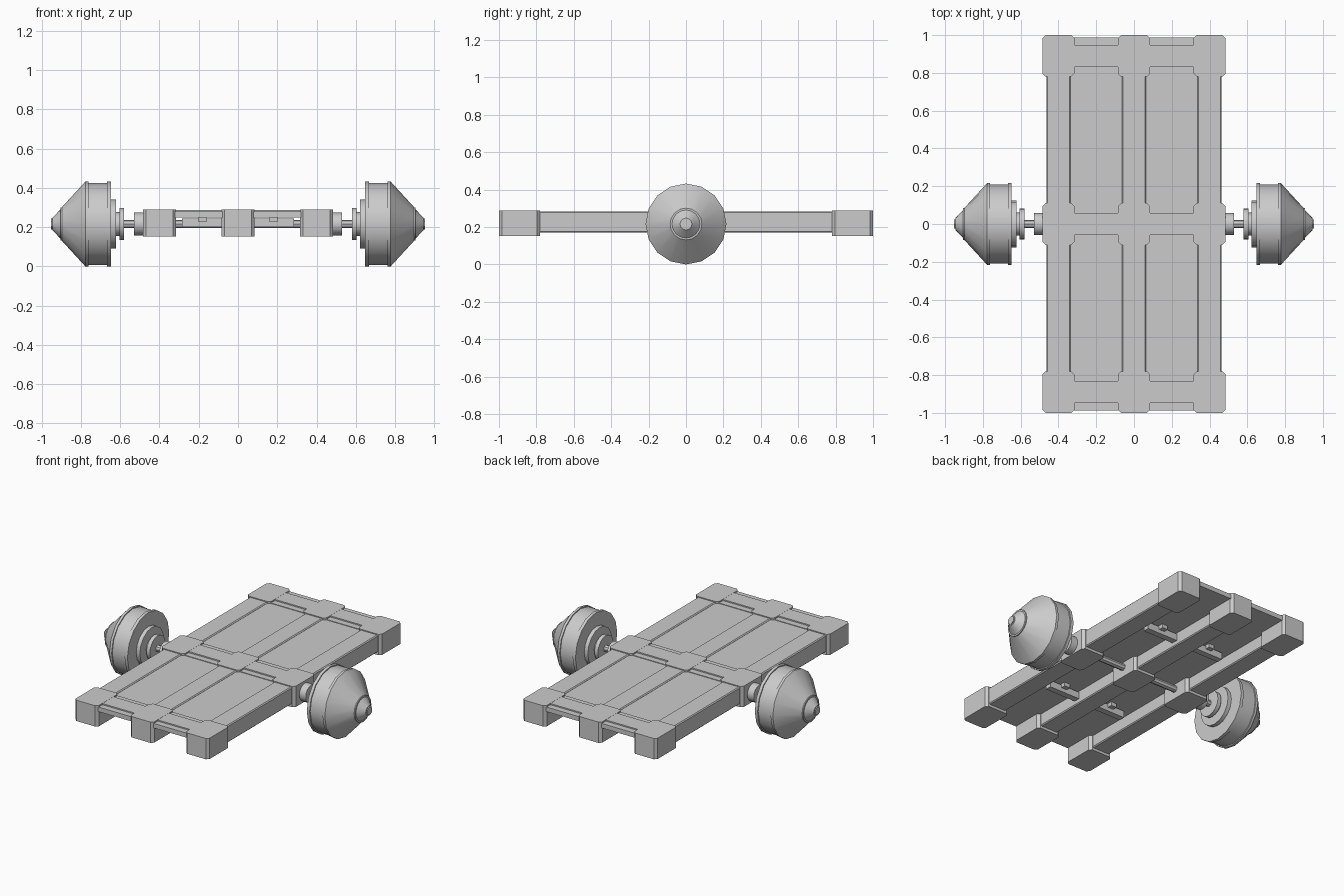
import bpy, bmesh, math
from mathutils import Matrix

cube = bpy.data.objects.get("Cube")
if cube:
    bpy.data.objects.remove(cube, do_unlink=True)

grey = bpy.data.materials.new("plain grey")
grey.use_nodes = True
grey.diffuse_color = (0.6, 0.6, 0.6, 1)
grey.node_tree.nodes["Principled BSDF"].inputs["Base Color"].default_value = (0.6, 0.6, 0.6, 1)

AXLE_Z = 0.216


def finish(name, bm):
    bmesh.ops.recalc_face_normals(bm, faces=bm.faces)
    mesh = bpy.data.meshes.new(name)
    bm.to_mesh(mesh)
    bm.free()
    mesh.materials.append(grey)
    obj = bpy.data.objects.new(name, mesh)
    bpy.context.collection.objects.link(obj)
    return obj


def box(name, x, y, z, chamfer=0.0, along=2):
    """Box from (min, max) pairs; chamfers the edges parallel to one axis."""
    bm = bmesh.new()
    size = [b - a for a, b in (x, y, z)]
    centre = [(a + b) / 2 for a, b in (x, y, z)]
    bmesh.ops.create_cube(bm, size=1, matrix=Matrix.Translation(centre) @ Matrix.Diagonal((*size, 1)))
    if chamfer:
        edges = [e for e in bm.edges
                 if abs((e.verts[0].co - e.verts[1].co).normalized()[along]) > 0.9]
        bmesh.ops.bevel(bm, geom=edges, offset=chamfer, segments=1, affect='EDGES')
    return finish(name, bm)


def lathe(name, profile, side, steps=16):
    """Spin (distance from centre, radius) points around the axle line."""
    bm = bmesh.new()
    rings = []
    for x, r in profile:
        rings.append([bm.verts.new((side * x, r * math.sin(a), AXLE_Z + r * math.cos(a)))
                      for a in (math.tau * i / steps for i in range(steps))])
    for a, b in zip(rings, rings[1:]):
        for i in range(steps):
            j = (i + 1) % steps
            bm.faces.new((a[i], a[j], b[j], b[i]))
    bm.faces.new(rings[0])
    bm.faces.new(rings[-1])
    obj = finish(name, bm)
    bpy.ops.object.select_all(action='DESELECT')
    obj.select_set(True)
    bpy.context.view_layer.objects.active = obj
    bpy.ops.object.shade_smooth_by_angle(angle=math.radians(28))
    return obj


ROWS = {"front": -0.89, "middle": 0.0, "back": 0.89}

# Long rails and their corner blocks
for rail, x in (("right", -0.4), ("centre", 0.0), ("left", 0.4)):
    box(f"{rail}_rail", (x - 0.064, x + 0.064), (-0.8, 0.8), (0.17, 0.283), 0.006, 1)
    for row, y in ROWS.items():
        box(f"{rail}_{row}_block", (x - 0.084, x + 0.084), (y - 0.11, y + 0.11),
            (0.153, 0.289), 0.016)

# Deck panels, stepped cross strips and hanging brackets
for side, s in (("right", -1), ("left", 1)):
    def span(a, b):
        return tuple(sorted((s * a, s * b)))

    box(f"{side}_deck_panel", span(0.05, 0.35), (-0.8, 0.8), (0.25, 0.276))
    for row, y in ROWS.items():
        box(f"{side}_{row}_strip", span(0.07, 0.33), (y - 0.098, y + 0.098), (0.25, 0.28))
        box(f"{side}_{row}_raised_strip", span(0.07, 0.33), (y - 0.058, y + 0.058), (0.27, 0.288))
    for row, y in (("front", -0.45), ("back", 0.45)):
        box(f"{side}_{row}_bracket_bar", span(0.06, 0.285), (y - 0.02, y + 0.02), (0.20, 0.244))
        box(f"{side}_{row}_bracket_hanger", span(0.16, 0.2), (y - 0.05, y + 0.05), (0.225, 0.255))

# Axle through the rails
lathe("axle", [(-0.66, 0.021), (0.66, 0.021)], 1, 8)

# Wheels: stepped inner hub, grooved tread and conical outer face
WHEEL = [(0.58, 0.02), (0.58, 0.082), (0.605, 0.082), (0.605, 0.06), (0.622, 0.06),
         (0.622, 0.125), (0.648, 0.125), (0.648, 0.216), (0.668, 0.216), (0.668, 0.209),
         (0.762, 0.209), (0.762, 0.216), (0.778, 0.216), (0.898, 0.085), (0.904, 0.085),
         (0.904, 0.075), (0.945, 0.032)]
for side, s in (("right", -1), ("left", 1)):
    lathe(f"{side}_wheel", WHEEL, s)
    lathe(f"{side}_axle_collar", [(0.48, 0.058), (0.53, 0.058)], s)
    lathe(f"{side}_hub_bolt", [(0.92, 0.028), (0.952, 0.028)], s, 6)
